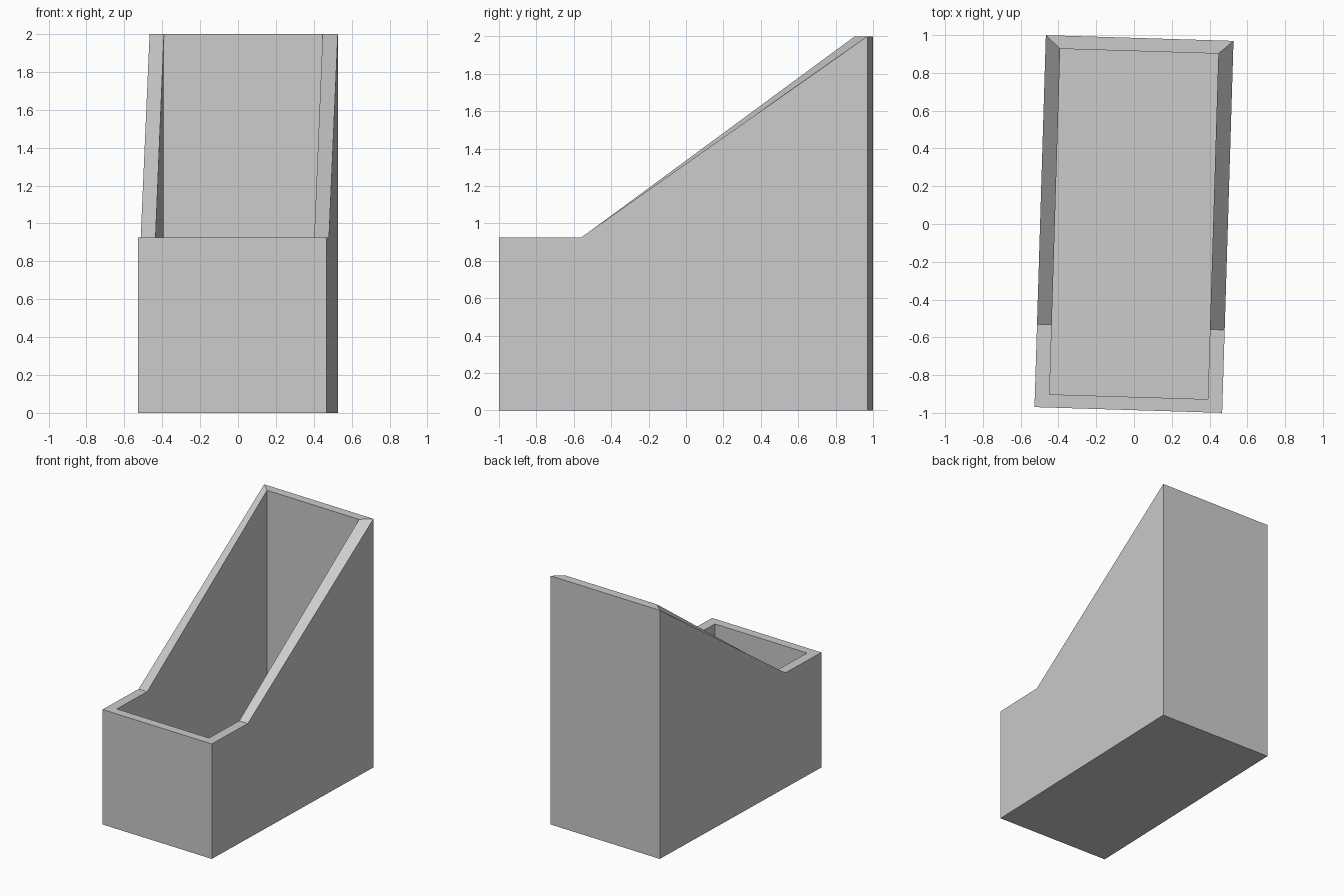
import bpy
import bmesh
from math import radians

cube = bpy.data.objects.get("Cube")
if cube:
    bpy.data.objects.remove(cube, do_unlink=True)

# Overall sizes
HALF_W, HALF_L = 0.497, 0.985
WALL_X, WALL_Y, FLOOR = 0.078, 0.07, 0.075
LOW, HIGH, KINK = 0.925, 2.0, -0.546

grey = bpy.data.materials.new("plain grey")
grey.use_nodes = True
colour = (0.6, 0.6, 0.6, 1)
grey.diffuse_color = colour
grey.node_tree.nodes["Principled BSDF"].inputs["Base Color"].default_value = colour

bm = bmesh.new()


def side_outline(x, half_l, base):
    """Side profile: front bottom, back bottom, back top, slope foot, front top."""
    points = [(-half_l, base), (half_l, base), (half_l, HIGH), (KINK, LOW), (-half_l, LOW)]
    return [bm.verts.new((x, y, z)) for y, z in points]


def shell(half_w, half_l, base):
    """Open-topped box: two side panels joined by front, floor and back."""
    left, right = (side_outline(s * half_w, half_l, base) for s in (1, -1))
    bm.faces.new(left)
    bm.faces.new(right)
    for a, b in ((0, 1), (1, 2), (4, 0)):
        bm.faces.new((left[a], left[b], right[b], right[a]))
    return left, right


outer = shell(HALF_W, HALF_L, 0)
inner = shell(HALF_W - WALL_X, HALF_L - WALL_Y, FLOOR)

# Mitred rim: sloping and level side strips, then back and front strips
for o, i in zip(outer, inner):
    for a, b in ((2, 3), (3, 4)):
        bm.faces.new((o[a], o[b], i[b], i[a]))
for k in (2, 4):
    bm.faces.new((outer[0][k], outer[1][k], inner[1][k], inner[0][k]))

bmesh.ops.recalc_face_normals(bm, faces=bm.faces)
mesh = bpy.data.meshes.new("file_holder")
bm.to_mesh(mesh)
bm.free()
mesh.materials.append(grey)

holder = bpy.data.objects.new("file_holder", mesh)
holder.rotation_euler.z = radians(-1.75)
bpy.context.collection.objects.link(holder)
